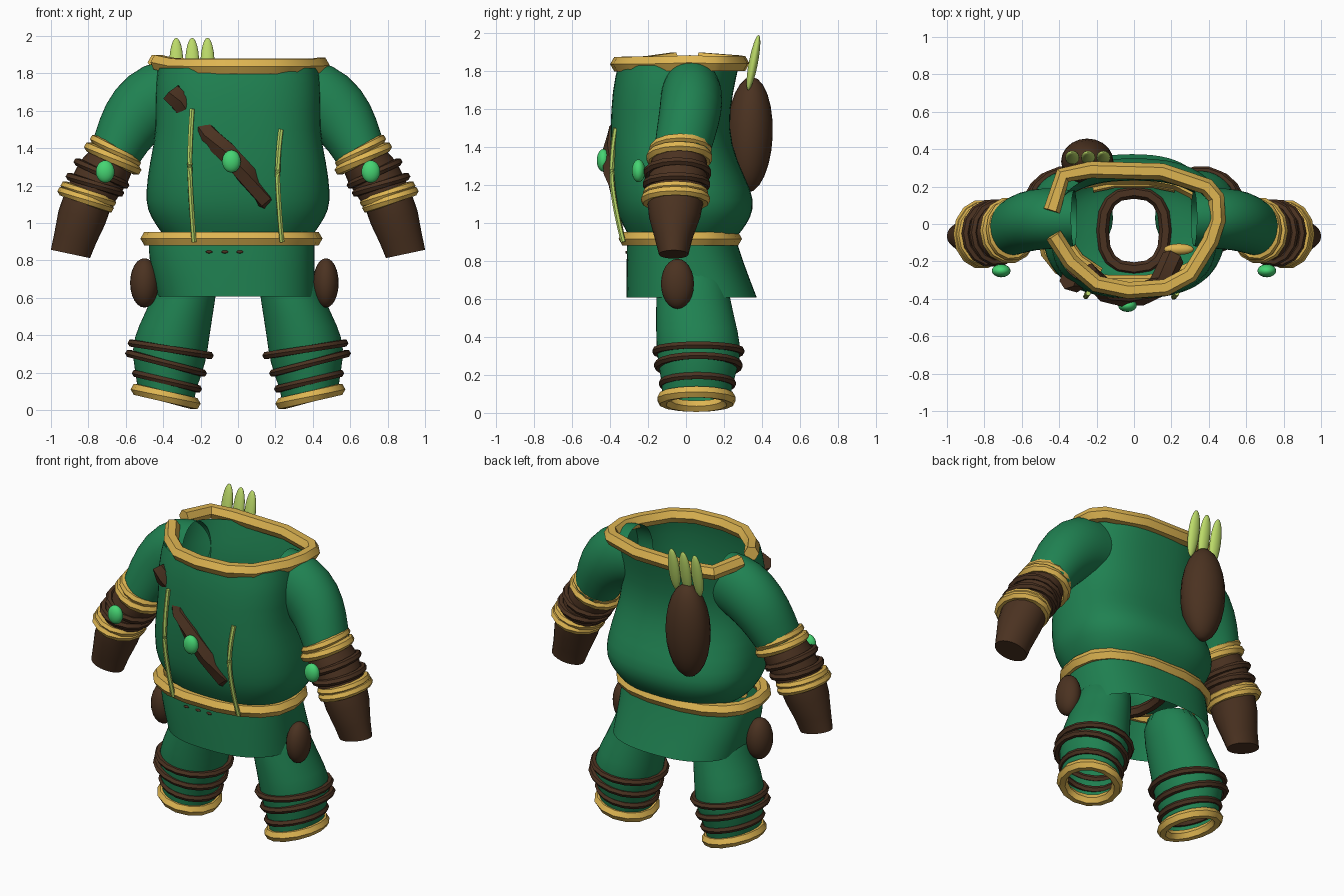
import bpy, bmesh, math
from mathutils import Vector


def material(name, rgb):
    m = bpy.data.materials.new(name)
    m.diffuse_color = (*rgb, 1)
    return m


GREEN = material("forest green", (0.014, 0.22, 0.083))
BROWN = material("dark leather", (0.070, 0.032, 0.015))
GOLD = material("gold trim", (0.73, 0.46, 0.083))
GEM = material("bright gem green", (0.06, 0.66, 0.17))
LEAF = material("leaf green", (0.50, 0.70, 0.14))


def finish(ob, mat, angle=45):
    ob.data.materials.clear()
    ob.data.materials.append(mat)
    bpy.ops.object.select_all(action='DESELECT')
    ob.select_set(True)
    bpy.context.view_layer.objects.active = ob
    if ob.type == 'CURVE':
        bpy.ops.object.convert(target='MESH')
    bpy.ops.object.shade_smooth_by_angle(angle=math.radians(angle))


def section(c, tilt, ru, rv, n=24, power=2.0):
    """Closed oval, tilted about the y axis by tilt degrees."""
    u = Vector((math.cos(math.radians(tilt)), 0, math.sin(math.radians(tilt))))
    pts = []
    for i in range(n):
        a = 2 * math.pi * i / n
        ca, sa = math.cos(a), math.sin(a)
        p = math.copysign(abs(ca) ** (2 / power), ca)
        q = math.copysign(abs(sa) ** (2 / power), sa)
        pts.append(Vector(c) + u * ru * p + Vector((0, rv * q, 0)))
    return pts


def flip(pts, s):
    return [Vector((p[0] * s, p[1], p[2])) for p in pts]


def loft(name, sections, mat, cap_start=False, cap_end=False, subdiv=1):
    bm = bmesh.new()
    rows = [[bm.verts.new(p) for p in sec] for sec in sections]
    n = len(rows[0])
    for a, b in zip(rows, rows[1:]):
        for i in range(n):
            j = (i + 1) % n
            bm.faces.new((a[i], a[j], b[j], b[i]))
    if cap_start:
        bm.faces.new(rows[0])
    if cap_end:
        bm.faces.new(rows[-1])
    bmesh.ops.recalc_face_normals(bm, faces=bm.faces)
    me = bpy.data.meshes.new(name)
    bm.to_mesh(me)
    bm.free()
    ob = bpy.data.objects.new(name, me)
    bpy.context.collection.objects.link(ob)
    if subdiv:
        ob.modifiers.new("smooth", 'SUBSURF').levels = subdiv
        ob.modifiers["smooth"].render_levels = subdiv
    finish(ob, mat)
    return ob


def cord(name, pts, thick, mat, closed=False, smooth=False):
    cu = bpy.data.curves.new(name, 'CURVE')
    cu.dimensions = '3D'
    cu.twist_mode = 'Z_UP'
    cu.bevel_depth = thick
    cu.bevel_resolution = 1
    cu.use_fill_caps = True
    sp = cu.splines.new('NURBS' if smooth else 'POLY')
    sp.points.add(len(pts) - 1)
    for p, co in zip(sp.points, pts):
        p.co = (*co, 1)
    sp.use_cyclic_u = closed
    if smooth:
        sp.order_u = 3
        sp.use_endpoint_u = not closed
    ob = bpy.data.objects.new(name, cu)
    bpy.context.collection.objects.link(ob)
    finish(ob, mat, 35)


def egg(name, loc, size, mat, rot=(0, 0, 0)):
    bpy.ops.mesh.primitive_uv_sphere_add(segments=20, ring_count=12, location=loc, rotation=rot)
    ob = bpy.context.object
    ob.name = name
    ob.scale = size
    finish(ob, mat)


def body_section(z, hx, front, back, cx=0.0):
    return section((cx, (front + back) / 2, z), 0, hx, (back - front) / 2, 32, 2.5)


# Tunic body, tucked in to the waist ring, and open skirt
loft("tunic", [body_section(*r) for r in (
    (1.83, 0.43, -0.36, 0.28), (1.70, 0.45, -0.39, 0.25), (1.50, 0.435, -0.40, 0.22),
    (1.32, 0.475, -0.40, 0.27), (1.17, 0.495, -0.39, 0.35), (1.07, 0.49, -0.37, 0.36),
    (0.99, 0.44, -0.335, 0.32), (0.93, 0.40, -0.30, 0.27), (0.88, 0.32, -0.28, 0.23),
    (0.855, 0.19, -0.25, 0.18))], GREEN)
loft("skirt", [body_section(*r) for r in (
    (0.93, 0.445, -0.31, 0.26, -0.035), (0.80, 0.445, -0.315, 0.30, -0.035),
    (0.607, 0.425, -0.315, 0.375, -0.01))], GREEN)

# Collar with a gap at one shoulder, belt, inner waist ring and belt lining
cord("collar", [(-0.44, 0.07, 1.86), (-0.38, 0.26, 1.845), (-0.23, 0.29, 1.84), (0.15, 0.28, 1.84),
                (0.39, 0.20, 1.84), (0.44, 0.14, 1.84), (0.445, 0.02, 1.845), (0.41, -0.09, 1.84),
                (0.30, -0.27, 1.837), (0.17, -0.34, 1.837), (-0.03, -0.355, 1.837),
                (-0.20, -0.32, 1.837), (-0.34, -0.20, 1.84), (-0.43, -0.06, 1.86)], 0.045, GOLD)
cord("belt", section((-0.035, -0.03, 0.917), 0, 0.445, 0.287, 18, 2.5), 0.042, GOLD, True)
cord("waist_ring", section((0, -0.035, 0.85), 0, 0.17, 0.205, 16, 2.5), 0.035, BROWN, True)
cord("belt_lining_back", [(-0.22, 0.19, 0.89), (-0.1, 0.215, 0.89), (0.1, 0.215, 0.89),
                          (0.22, 0.19, 0.89)], 0.022, GOLD)
cord("belt_lining_front", [(-0.36, -0.08, 0.91), (-0.29, -0.18, 0.90), (-0.18, -0.255, 0.89)],
     0.022, GOLD)
for i, x in enumerate((-0.155, -0.07, 0.01)):
    egg(f"belt_stud_{i + 1}", (x, -0.312, 0.846), (0.018, 0.008, 0.008), BROWN)

for s, side in ((-1, "left"), (1, "right")):
    # Sleeve
    arm = [((0.32, 0.03, 1.69), 85, 0.185, 0.15), ((0.43, 0.03, 1.675), 68, 0.20, 0.165),
           ((0.54, 0.025, 1.59), 45, 0.185, 0.165), ((0.615, 0.0, 1.47), 31, 0.155, 0.16),
           ((0.675, -0.03, 1.33), 28, 0.13, 0.145)]
    loft(side + "_sleeve", [flip(section(*r), s) for r in arm], GREEN)
    # Bracer and glove
    bracer = [((0.66, -0.035, 1.36), 28, 0.12, 0.14), ((0.72, -0.04, 1.27), 24, 0.14, 0.155),
              ((0.80, -0.055, 1.13), 22, 0.13, 0.15), ((0.835, -0.06, 1.03), 16, 0.13, 0.135),
              ((0.87, -0.065, 0.92), 14, 0.115, 0.10), ((0.896, -0.065, 0.835), 12, 0.107, 0.078)]
    loft(side + "_glove", [flip(section(*r), s) for r in bracer], BROWN, subdiv=0, cap_end=True)
    for i, (c, t, ru, rv, th, m) in enumerate((
            ((0.655, -0.03, 1.385), 30, 0.128, 0.142, 0.026, GOLD),
            ((0.67, -0.035, 1.345), 26, 0.14, 0.15, 0.028, GOLD),
            ((0.73, -0.045, 1.265), 26, 0.142, 0.16, 0.022, BROWN),
            ((0.765, -0.05, 1.205), 18, 0.142, 0.16, 0.022, BROWN),
            ((0.80, -0.055, 1.155), 20, 0.133, 0.152, 0.024, GOLD),
            ((0.815, -0.055, 1.125), 20, 0.133, 0.16, 0.026, GOLD))):
        cord(f"{side}_arm_band_{i + 1}", flip(section(c, t, ru, rv, 14), s), th, m, True)
    egg(side + "_arm_gem", (s * 0.71, -0.25, 1.275), (0.05, 0.035, 0.06), GEM)

    # Trouser leg, wraps and hem
    leg = [((0.25, 0.03, 0.80), 0, 0.16, 0.18), ((0.285, 0.035, 0.60), 4, 0.165, 0.195),
           ((0.345, 0.06, 0.42), 8, 0.195, 0.22), ((0.37, 0.07, 0.29), 11, 0.205, 0.225),
           ((0.385, 0.06, 0.17), 14, 0.172, 0.19), ((0.387, 0.055, 0.075), 14, 0.155, 0.18)]
    loft(side + "_leg", [flip(section(*r), s) for r in leg], GREEN, cap_start=True)
    for i, (c, t, ru, rv) in enumerate((
            ((0.36, 0.065, 0.325), 9, 0.212, 0.225), ((0.385, 0.065, 0.25), 15, 0.205, 0.215),
            ((0.38, 0.06, 0.155), 14, 0.172, 0.185))):
        cord(f"{side}_leg_wrap_{i + 1}", flip(section(c, t, ru, rv, 18), s), 0.021, BROWN, True)
    cord(side + "_leg_hem", flip(section((0.387, 0.055, 0.073), 14, 0.158, 0.178, 14), s),
         0.034, GOLD, True)

# Hip pouches
egg("left_pouch", (-0.50, -0.045, 0.68), (0.077, 0.087, 0.132), BROWN)
egg("right_pouch", (0.47, -0.045, 0.68), (0.068, 0.087, 0.132), BROWN)

# Chest strap that dips under the cloth, its gem and its inner gold knob
cord("chest_strap", [(-0.35, -0.29, 1.70), (-0.31, -0.305, 1.65), (-0.24, -0.27, 1.57),
                     (-0.15, -0.36, 1.47), (-0.06, -0.38, 1.38), (0.04, -0.375, 1.26),
                     (0.13, -0.335, 1.13), (0.21, -0.18, 1.03)], 0.061, BROWN)
egg("chest_gem", (-0.035, -0.435, 1.33), (0.05, 0.035, 0.06), GEM)
egg("strap_knob", (0.24, -0.135, 1.04), (0.08, 0.03, 0.03), GOLD)

# Hanging vines on the chest
cord("left_vine", [(-0.245, -0.37, 1.61), (-0.26, -0.39, 1.40), (-0.255, -0.385, 1.15),
                   (-0.235, -0.33, 0.90)], 0.014, LEAF, smooth=True)
cord("right_vine", [(0.23, -0.37, 1.50), (0.21, -0.395, 1.35), (0.215, -0.385, 1.12),
                    (0.235, -0.33, 0.90)], 0.014, LEAF, smooth=True)

# Back quiver and leaf-shaped quills
egg("quiver", (-0.25, 0.335, 1.465), (0.14, 0.122, 0.305), BROWN, (-0.04, 0, 0))
for i, x in enumerate((-0.33, -0.245, -0.163)):
    egg(f"quill_{i + 1}", (x, 0.355, 1.845), (0.038, 0.024, 0.148), LEAF, (-0.19, 0, 0))
